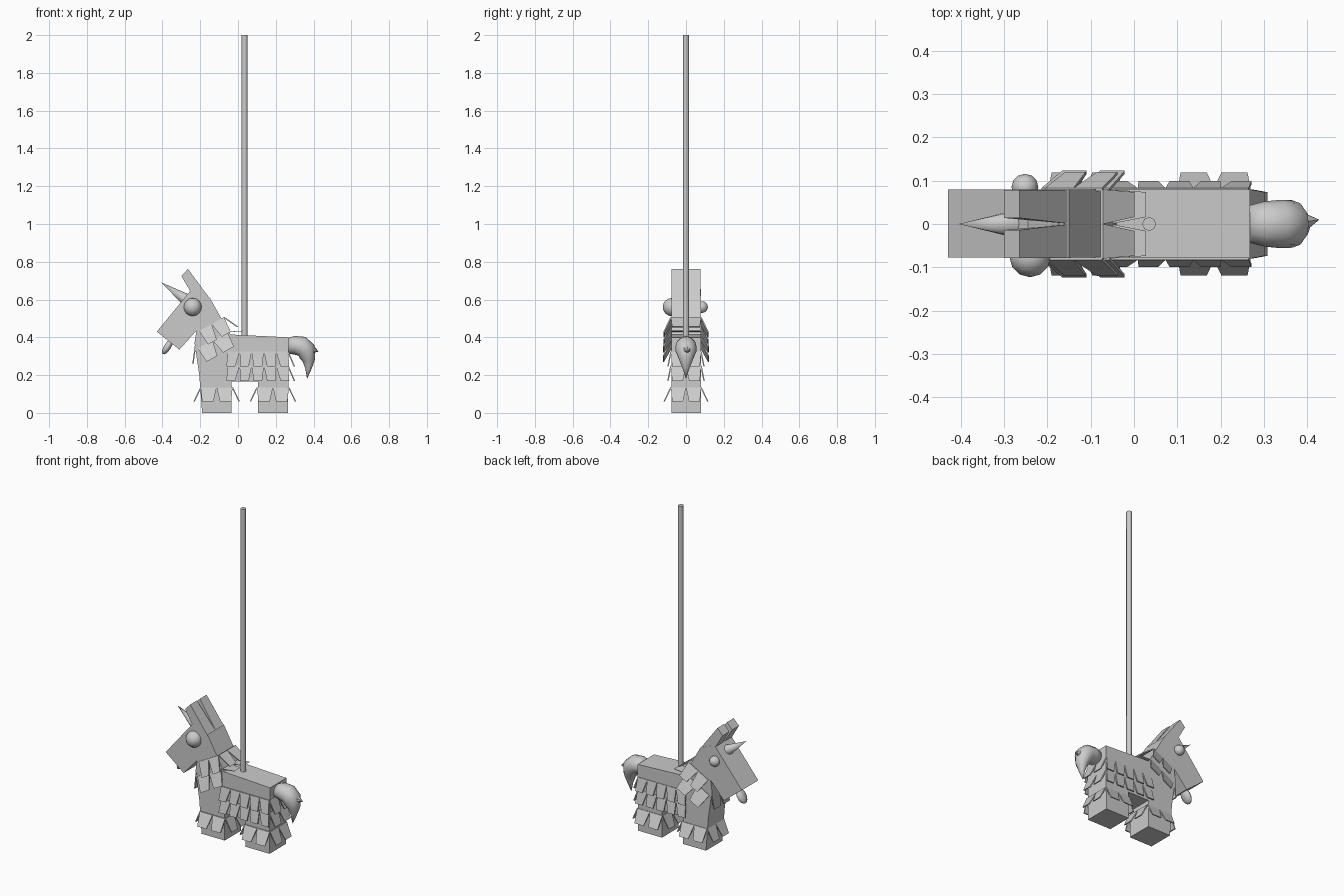
import bpy, bmesh, math
from mathutils import Vector, Matrix

if "Cube" in bpy.data.objects:
    bpy.data.objects.remove(bpy.data.objects["Cube"])


def finish(name, bm, smooth=False):
    bmesh.ops.recalc_face_normals(bm, faces=bm.faces)
    me = bpy.data.meshes.new(name)
    bm.to_mesh(me)
    bm.free()
    ob = bpy.data.objects.new(name, me)
    bpy.context.collection.objects.link(ob)
    if smooth:
        for p in me.polygons:
            p.use_smooth = True
    return ob


def prism(name, outline, ya, yb):
    """Extrude an x-z outline between y values (number or one per point)."""
    n = len(outline)
    ya = ya if isinstance(ya, (list, tuple)) else [ya] * n
    yb = yb if isinstance(yb, (list, tuple)) else [yb] * n
    bm = bmesh.new()
    a = [bm.verts.new((x, y, z)) for (x, z), y in zip(outline, ya)]
    b = [bm.verts.new((x, y, z)) for (x, z), y in zip(outline, yb)]
    bm.faces.new(a)
    bm.faces.new(b[::-1])
    for i in range(n):
        j = (i + 1) % n
        bm.faces.new((a[i], b[i], b[j], a[j]))
    return finish(name, bm)


def fringe(name, centre, hx, hy, sides, tilt=0.0, thick=0.007):
    """Ring of paper flaps; sides = {direction: (count, outward, drop)}."""
    rot = Matrix.Rotation(tilt, 3, 'Y')
    c = Vector(centre)
    bm = bmesh.new()
    table = {'left': ((-1, 0, 0), (0, 1, 0), hx, hy), 'right': ((1, 0, 0), (0, 1, 0), hx, hy),
             'front': ((0, -1, 0), (1, 0, 0), hy, hx), 'back': ((0, 1, 0), (1, 0, 0), hy, hx)}
    for side, (count, outward, drop) in sides.items():
        out, along, dist, half = table[side]
        out, along = Vector(out), Vector(along)
        step = 2 * half / count
        for i in range(count):
            mid = -half + step * (i + 0.5)
            spread = mid * 1.12
            layers = []
            for t in (0, thick):
                top = out * (dist - 0.004 + t)
                low = out * (dist + outward + t) - Vector((0, 0, drop))
                pts = [top + along * (mid - step * .5), top + along * (mid + step * .5),
                       low + along * (spread + step * .36), low + along * (spread - step * .36)]
                layers.append([bm.verts.new(c + rot @ p) for p in pts])
            a, b = layers
            bm.faces.new(a)
            bm.faces.new(b[::-1])
            for k in range(4):
                m = (k + 1) % 4
                bm.faces.new((a[k], b[k], b[m], a[m]))
    return finish(name, bm)


def ball(name, loc, size, tilt=0.0, seg=12, rings=8):
    bm = bmesh.new()
    m = Matrix.Translation(loc) @ Matrix.Rotation(tilt, 4, 'Y') @ Matrix.Diagonal((*size, 1))
    bmesh.ops.create_uvsphere(bm, u_segments=seg, v_segments=rings, radius=1, matrix=m)
    return finish(name, bm, True)


def rod(name, p, q, r1, r2, seg=8, smooth=False):
    p, q = Vector(p), Vector(q)
    d = q - p
    m = Matrix.Translation((p + q) / 2) @ d.to_track_quat('Z', 'Y').to_matrix().to_4x4()
    bm = bmesh.new()
    bmesh.ops.create_cone(bm, cap_ends=True, segments=seg, radius1=r1, radius2=r2,
                          depth=d.length, matrix=m)
    ob = finish(name, bm)
    if smooth:
        bpy.context.view_layer.objects.active = ob
        ob.select_set(True)
        bpy.ops.object.shade_smooth_by_angle(angle=math.radians(50))
        ob.select_set(False)
    return ob


# Boxy body, legs, neck and head as one side profile
prism('body_and_head', [
    (-.43, .43), (-.31, .335), (-.22, .435), (-.23, .37), (-.205, .2), (-.19, 0),
    (-.035, 0), (-.035, .165), (.105, .165), (.105, 0), (.265, 0), (.268, .40),
    (-.04, .415), (-.15, .61), (-.245, .655)], -.077, .08)

# Pair of ears split by a V-shaped gap
ear = [(-.30, .725), (-.265, .762), (-.145, .60), (-.25, .64)]
for s, tag in ((1, 'left'), (-1, 'right')):
    prism('ear_' + tag, ear, [.014 * s, .014 * s, 0, .01 * s], .078 * s)

# Horn, mismatched eyes, tongue
rod('horn', (-.275, 0, .60), (-.405, 0, .69), .032, 0, 10, True)
ball('eye_large', (-.24, -.075, .56), (.048, .048, .048))
ball('eye_small', (-.252, .085, .56), (.031, .031, .031))
ball('tongue', (-.373, 0, .35), (.019, .034, .046), math.radians(32), 10, 8)

# Hanging rope
rod('rope', (.035, 0, .40), (.035, 0, 2.0), .016, .016, 8, True)

# Neck fringes, leaning with the neck
lean = math.radians(-29)
fringe('neck_fringe_upper', (-.14, 0, .47), .075, .080,
       {'front': (2, .033, .085), 'back': (2, .033, .085), 'right': (2, .035, .08)}, lean)
fringe('neck_fringe_lower', (-.135, 0, .385), .09, .080,
       {'front': (2, .036, .085), 'back': (2, .036, .085), 'right': (2, .07, .035)}, lean)

# Chest fringe
fringe('chest_fringe', (-.13, 0, .36), .095, .08, {'left': (2, .01, .10)})

# Torso fringes
for tag, z in (('upper', .325), ('lower', .25)):
    fringe('body_fringe_' + tag, (.105, 0, z), .16, .08,
           {'front': (5, .012, .08), 'back': (5, .012, .08), 'right': (2, .03, .08)})

# Leg fringes
for tag, x in (('front', -.113), ('rear', .185)):
    four = {k: (2, .032, .075) for k in ('front', 'back', 'left', 'right')}
    fringe('leg_fringe_' + tag, (x, 0, .135), .084, .08, four)

# Curled tail: loft of rings narrowing to a hanging tip
path = [(.262, .355, .042, 0), (.30, .358, .052, 0), (.34, .352, .056, 20),
        (.365, .325, .055, 48), (.375, .28, .036, 80), (.373, .235, .018, 95), (.366, .183, .001, 100)]
bm = bmesh.new()
rings = []
for x, z, r, ang in path:
    m = Matrix.Translation((x, 0, z)) @ Matrix.Rotation(math.radians(ang), 4, 'Y')
    rings.append([bm.verts.new(m @ Vector((0, r * math.cos(k * math.tau / 12),
                                           r * .95 * math.sin(k * math.tau / 12)))) for k in range(12)])
for a, b in zip(rings, rings[1:]):
    for k in range(12):
        m = (k + 1) % 12
        bm.faces.new((a[k], a[m], b[m], b[k]))
bm.faces.new(rings[0])
bm.faces.new(rings[-1][::-1])
finish('tail', bm, True)

# Pointed tuft on the tail bend
rod('tail_tuft', (.355, 0, .345), (.428, .01, .325), .048, 0, 7)
